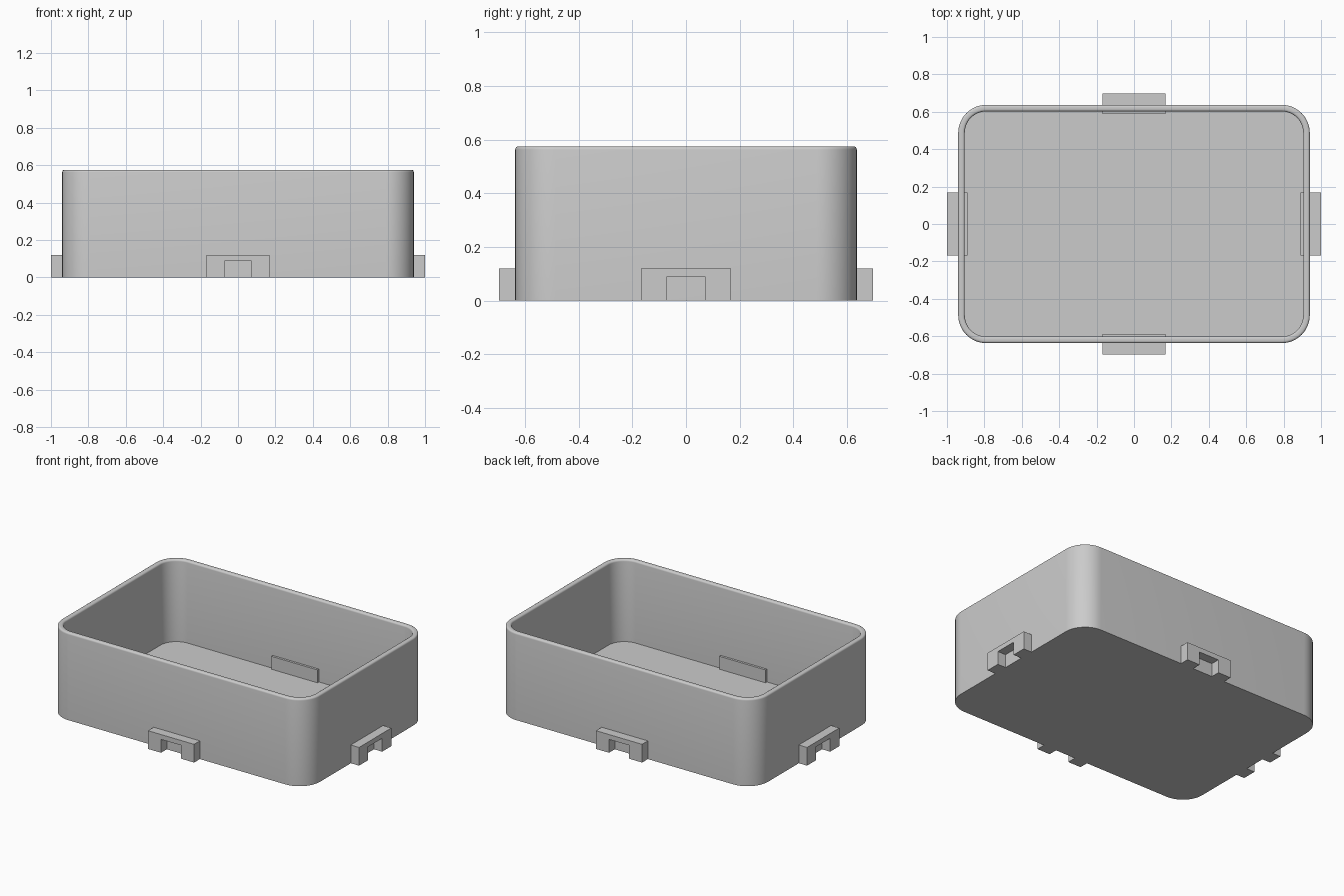
import bpy, bmesh
from math import sin, cos, pi, radians
from mathutils import Matrix

HX, HY, HEIGHT = 0.94, 0.637, 0.575     # outer half sizes and height of the tray
WALL, FLOOR, CORNER, ROUND = 0.035, 0.035, 0.15, 0.012

if "Cube" in bpy.data.objects:
    bpy.data.objects.remove(bpy.data.objects["Cube"], do_unlink=True)

grey = bpy.data.materials.new("light grey plastic")
grey.use_nodes = True
grey.diffuse_color = (0.6, 0.6, 0.6, 1)
grey.node_tree.nodes["Principled BSDF"].inputs["Base Color"].default_value = grey.diffuse_color


def make_object(name, bm):
    bmesh.ops.recalc_face_normals(bm, faces=bm.faces)
    mesh = bpy.data.meshes.new(name)
    bm.to_mesh(mesh)
    bm.free()
    mesh.materials.append(grey)
    obj = bpy.data.objects.new(name, mesh)
    bpy.context.collection.objects.link(obj)
    return obj


def rounded_ring(bm, inset, z, steps=12):
    """Rounded rectangle of vertices, pulled in by inset."""
    r = CORNER - inset
    ring = []
    for quarter, (sx, sy) in enumerate([(1, 1), (-1, 1), (-1, -1), (1, -1)]):
        for i in range(steps + 1):
            a = (quarter + i / steps) * pi / 2
            ring.append(bm.verts.new((sx * (HX - CORNER) + r * cos(a),
                                      sy * (HY - CORNER) + r * sin(a), z)))
    return ring


# Tray: one wall section lofted around the rounded outline
section = [(0, 0)]
for i in range(5):                       # outer rim rounding
    a = i / 4 * pi / 2
    section.append((ROUND * (1 - cos(a)), HEIGHT - ROUND * (1 - sin(a))))
for i in range(5):                       # inner rim rounding
    a = i / 4 * pi / 2
    section.append((WALL - ROUND * (1 - sin(a)), HEIGHT - ROUND * (1 - cos(a))))
section.append((WALL, FLOOR))

bm = bmesh.new()
rings = [rounded_ring(bm, inset, z) for inset, z in section]
for low, high in zip(rings, rings[1:]):
    for i in range(len(low)):
        j = (i + 1) % len(low)
        bm.faces.new((low[i], low[j], high[j], high[i]))
bm.faces.new(rings[0])
bm.faces.new(rings[-1])
tray = make_object("tray", bm)
bpy.context.view_layer.objects.active = tray
tray.select_set(True)
bpy.ops.object.shade_smooth_by_angle(angle=radians(30))
tray.select_set(False)


def extruded(name, outline, near, far, angle):
    """Outline in x and z, extruded outward and turned to its side of the tray."""
    bm = bmesh.new()
    face = bm.faces.new([bm.verts.new((x, -near, z)) for x, z in outline])
    grown = bmesh.ops.extrude_face_region(bm, geom=[face])["geom"]
    bmesh.ops.translate(bm, vec=(0, near - far, 0),
                        verts=[g for g in grown if isinstance(g, bmesh.types.BMVert)])
    bm.transform(Matrix.Rotation(angle, 4, "Z"))
    return make_object(name, bm)


# Notched clips outside each wall, with a plain tab showing inside
W, TOP, NW, NTOP = 0.168, 0.12, 0.073, 0.088
clip = [(-W, 0), (-W, TOP), (W, TOP), (W, 0), (NW, 0), (NW, NTOP), (-NW, NTOP), (-NW, 0)]
tab = [(-W, FLOOR / 2), (-W, TOP), (W, TOP), (W, FLOOR / 2)]
for side, half, angle in [("front", HY, 0), ("left", HX, pi / 2),
                          ("back", HY, pi), ("right", HX, -pi / 2)]:
    extruded(side + "_clip", clip, half - 0.002, half + 0.06, angle)
    extruded(side + "_inner_tab", tab, half - 0.05, half - WALL / 2, angle)
